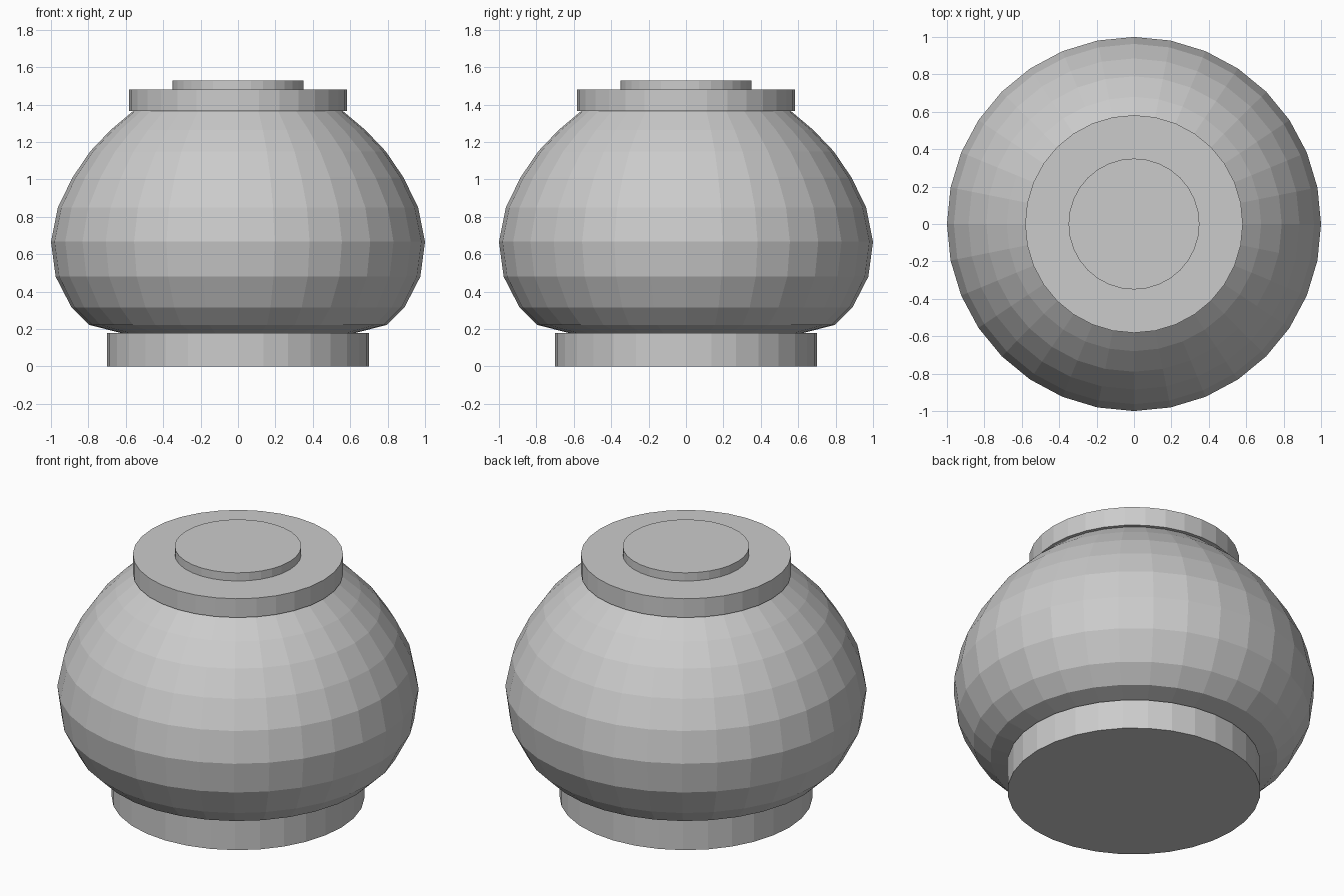
import bpy, bmesh
from math import cos, sin, tau

if "Cube" in bpy.data.objects:
    bpy.data.objects.remove(bpy.data.objects["Cube"])

SIDES = 32


def lathe(name, profile):
    """Closed solid of revolution from (radius, height) points."""
    bm = bmesh.new()
    rings = [[bm.verts.new((r * cos(tau * i / SIDES), r * sin(tau * i / SIDES), z))
              for i in range(SIDES)] for r, z in profile]
    for low, high in zip(rings, rings[1:]):
        for i in range(SIDES):
            j = (i + 1) % SIDES
            bm.faces.new((low[i], low[j], high[j], high[i]))
    bm.faces.new(rings[0][::-1])
    bm.faces.new(rings[-1])
    mesh = bpy.data.meshes.new(name)
    bm.to_mesh(mesh)
    bm.free()
    obj = bpy.data.objects.new(name, mesh)
    bpy.context.collection.objects.link(obj)
    return obj


def disc(name, radius, bottom, top):
    return lathe(name, [(radius, bottom), (radius, top)])


# Foot
disc("base", 0.70, 0.0, 0.18)

# Rounded, faceted bowl
lathe("body", [(0.62, 0.177), (0.795, 0.222), (0.89, 0.315), (0.975, 0.48),
               (1.0, 0.667), (0.963, 0.85), (0.885, 1.01), (0.79, 1.15),
               (0.68, 1.265), (0.56, 1.366)])

# Collar and raised cap
disc("collar", 0.582, 1.365, 1.48)
disc("cap", 0.35, 1.48, 1.53)
